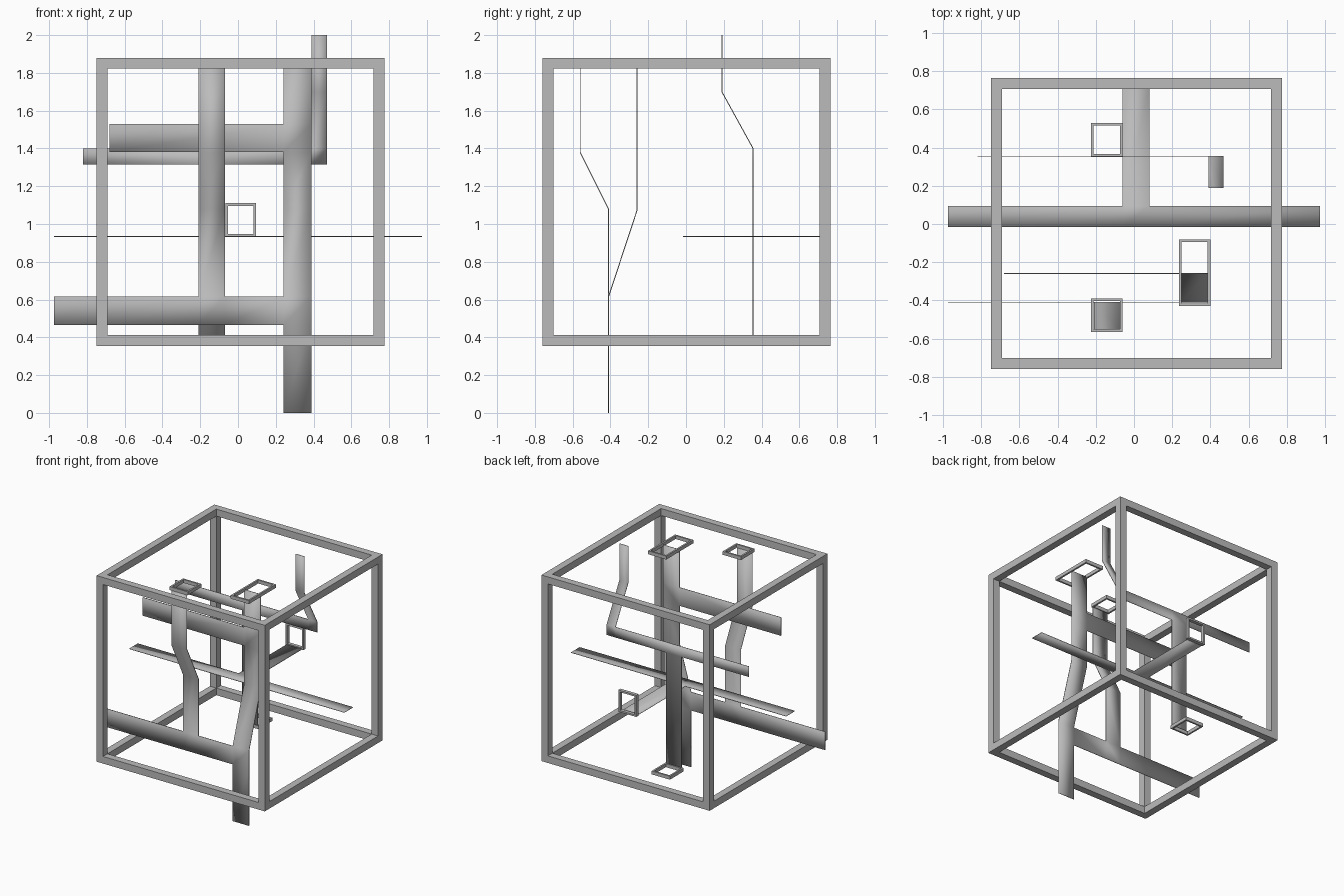
import bpy, bmesh, math
from mathutils import Vector

cube = bpy.data.objects.get("Cube")
if cube:
    bpy.data.objects.remove(cube, do_unlink=True)

grey = bpy.data.materials.new("mid_grey")
grey.use_nodes = True
colour = (0.5, 0.5, 0.5, 1)
grey.diffuse_color = colour
grey.node_tree.nodes["Principled BSDF"].inputs["Base Color"].default_value = colour


def finish(name, bm):
    bmesh.ops.remove_doubles(bm, verts=bm.verts, dist=0.0005)
    bmesh.ops.recalc_face_normals(bm, faces=bm.faces)
    mesh = bpy.data.meshes.new(name)
    bm.to_mesh(mesh)
    bm.free()
    mesh.materials.append(grey)
    obj = bpy.data.objects.new(name, mesh)
    bpy.context.collection.objects.link(obj)
    return obj


def box(name, lo, hi):
    bm = bmesh.new()
    bmesh.ops.create_cube(bm, size=1)
    for v in bm.verts:
        v.co = Vector([(a + b) / 2 + c * (b - a) for a, b, c in zip(lo, hi, v.co)])
    return finish(name, bm)


def ring(name, plane, u0, u1, v0, v1, start, depth, bar):
    """Rectangular mitred ring; plane 'xy' stands along z, 'xz' along y."""
    def place(u, v, w):
        return (u, v, w) if plane == "xy" else (u, w, v)
    outer = [(u0, v0), (u1, v0), (u1, v1), (u0, v1)]
    inner = [(u0 + bar, v0 + bar), (u1 - bar, v0 + bar),
             (u1 - bar, v1 - bar), (u0 + bar, v1 - bar)]
    bm = bmesh.new()
    loops = [[bm.verts.new(place(u, v, w)) for u, v in loop]
             for loop, w in ((outer, start), (outer, start + depth),
                             (inner, start + depth), (inner, start))]
    for k in range(4):
        a, b = loops[k], loops[(k + 1) % 4]
        for i in range(4):
            j = (i + 1) % 4
            bm.faces.new((a[i], a[j], b[j], b[i]))
    return finish(name, bm)


def ribbon(name, strips):
    """Bent sheet: each strip sweeps x breakpoints along a (y, z) path."""
    bm = bmesh.new()
    for xs, path in strips:
        rows = [[bm.verts.new((x, y, z)) for x in xs] for y, z in path]
        for a, b in zip(rows, rows[1:]):
            for i in range(len(xs) - 1):
                bm.faces.new((a[i], a[i + 1], b[i + 1], b[i]))
    obj = finish(name, bm)
    thick = obj.modifiers.new("thickness", "SOLIDIFY")
    thick.thickness = 0.005
    thick.offset = 0
    bpy.ops.object.select_all(action="DESELECT")
    obj.select_set(True)
    bpy.context.view_layer.objects.active = obj
    bpy.ops.object.shade_smooth_by_angle(angle=math.radians(35))
    return obj


# Outer cube frame
X0, X1, Y0, Y1, Z0, Z1, BAR = -0.75, 0.775, -0.76, 0.765, 0.355, 1.88, 0.058
ring("frame_front", "xz", X0, X1, Z0, Z1, Y0, BAR, BAR)
ring("frame_back", "xz", X0, X1, Z0, Z1, Y1 - BAR, BAR, BAR)
for side, x in (("right", X0), ("left", X1 - BAR)):
    for level, z in (("bottom", Z0), ("top", Z1 - BAR)):
        box(f"frame_{level}_{side}", (x, Y0 + BAR, z), (x + BAR, Y1 - BAR, z + BAR))

# Front ribbon: tall bent strip, two side arms and a second bent strip
tall = (0.24, 0.388)
short = (-0.21, -0.07)
ribbon("front_ribbon", [
    (tall, [(-0.41, 0), (-0.41, 0.465), (-0.41, 0.615), (-0.26, 1.07),
            (-0.26, 1.38), (-0.26, 1.53), (-0.26, 1.84)]),
    ((-0.975, *short, tall[0]), [(-0.41, 0.465), (-0.41, 0.615)]),
    ((-0.68, tall[0]), [(-0.26, 1.38), (-0.26, 1.53)]),
    (short, [(-0.41, 0.615), (-0.41, 1.08), (-0.56, 1.38), (-0.56, 1.84)]),
])

# Back ribbon: hanging strip, cross arm and bent rising strip
rise = (0.39, 0.47)
ribbon("back_ribbon", [
    ((-0.82, *short, *rise), [(0.355, 1.315), (0.355, 1.40)]),
    (short, [(0.355, 0.395), (0.355, 1.315)]),
    (rise, [(0.355, 1.40), (0.19, 1.70), (0.19, 2.0)]),
])

# Level T-shaped ribbon
stem = (-0.06, 0.08)
ribbon("level_ribbon", [
    ((-0.975, *stem, 0.975), [(-0.015, 0.935), (0.095, 0.935)]),
    (stem, [(0.095, 0.935), (0.725, 0.935)]),
])

# Small end rings
ring("top_ring_tall", "xy", 0.235, 0.4, -0.43, -0.08, 1.828, 0.028, 0.014)
ring("top_ring_short", "xy", -0.225, -0.06, -0.565, -0.39, 1.828, 0.028, 0.014)
ring("bottom_ring", "xy", -0.225, -0.06, 0.352, 0.53, 0.38, 0.028, 0.014)
ring("back_ring", "xz", -0.067, 0.095, 0.932, 1.11, 0.712, 0.028, 0.014)
